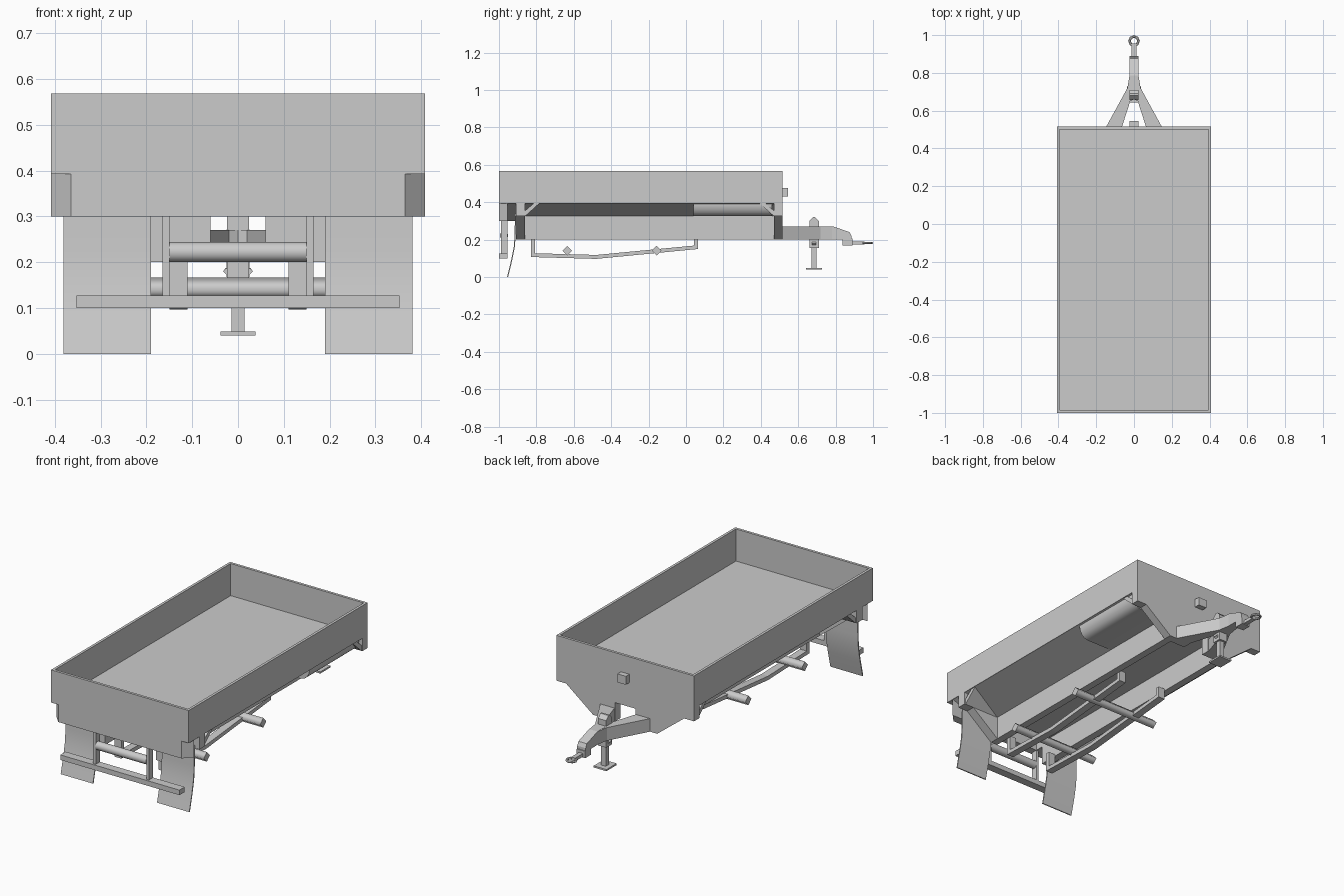
import bpy, bmesh, math
from mathutils import Vector

if "Cube" in bpy.data.objects:
    bpy.data.objects.remove(bpy.data.objects["Cube"], do_unlink=True)

GREY = (0.6, 0.6, 0.6, 1.0)
grey = bpy.data.materials.new("plain_grey")
grey.use_nodes = True
grey.diffuse_color = GREY
grey.node_tree.nodes["Principled BSDF"].inputs["Base Color"].default_value = GREY


def finish(name, bm, mirror=False):
    bmesh.ops.recalc_face_normals(bm, faces=bm.faces[:])
    mesh = bpy.data.meshes.new(name)
    bm.to_mesh(mesh)
    bm.free()
    mesh.materials.append(grey)
    obj = bpy.data.objects.new(name, mesh)
    bpy.context.collection.objects.link(obj)
    if mirror:
        mod = obj.modifiers.new("mirror", 'MIRROR')
        mod.use_mirror_merge = False
    return obj


def prism(name, axis, lo, hi, outline, mirror=False):
    """Extrude an outline along an axis; the outline uses the other two axes in order."""
    def place(point, t):
        co = list(point)
        co.insert("xyz".index(axis), t)
        return Vector(co)
    bm = bmesh.new()
    face = bm.faces.new([bm.verts.new(place(p, lo)) for p in outline])
    made = bmesh.ops.extrude_face_region(bm, geom=[face])["geom"]
    shift = place((0, 0), hi - lo)
    bmesh.ops.translate(bm, vec=shift, verts=[v for v in made if isinstance(v, bmesh.types.BMVert)])
    return finish(name, bm, mirror)


def box(name, x, y, z, mirror=False):
    return prism(name, "x", x[0], x[1],
                 [(y[0], z[0]), (y[1], z[0]), (y[1], z[1]), (y[0], z[1])], mirror)


def rod(name, half, y, z, radius, sides):
    """Smooth rod lying across the model."""
    ring = [(y + radius * math.cos(math.tau * i / sides),
             z + radius * math.sin(math.tau * i / sides)) for i in range(sides)]
    obj = prism(name, "x", -half, half, ring)
    for poly in obj.data.polygons:
        poly.use_smooth = abs(poly.normal.x) < 0.5
    return obj


def smooth(obj, angle):
    bpy.ops.object.select_all(action='DESELECT')
    obj.select_set(True)
    bpy.context.view_layer.objects.active = obj
    bpy.ops.object.shade_smooth_by_angle(angle=math.radians(angle))


# Open load bed: a tray made by insetting and sinking the top of a box
W, FLOOR, SILL, TOP = 0.408, 0.396, 0.393, 0.568
bed = bmesh.new()
bmesh.ops.create_cube(bed, size=1)
for v in bed.verts:
    v.co = (W if v.co.x > 0 else -W,
            0.515 if v.co.y > 0 else -1.0,
            TOP if v.co.z > 0 else SILL)
bed.normal_update()
lid = max(bed.faces, key=lambda f: f.normal.z)
bmesh.ops.inset_region(bed, faces=[lid], thickness=0.02)
sunk = bmesh.ops.extrude_face_region(bed, geom=[lid])["geom"]
for v in sunk:
    if isinstance(v, bmesh.types.BMVert):
        v.co.z = FLOOR
bmesh.ops.delete(bed, geom=[lid], context='FACES_ONLY')
finish("load_bed", bed)

# Sloped underside, chassis rails and end panels
prism("sloped_underside", "y", -0.9, 0.5,
      [(-0.402, SILL), (-0.19, 0.325), (0.19, 0.325), (0.402, SILL)])
box("chassis_rail", (0.15, 0.19), (-0.87, 0.48), (0.2, 0.34), True)
for name, y0, y1, inner in (("rear_end_panel", -0.91, -0.86, 0.15),
                            ("hitch_end_panel", 0.47, 0.515, 0.06)):
    prism(name, "y", y0, y1, [(inner, 0.2), (0.19, 0.2), (0.35, 0.325),
                              (W, 0.325), (W, SILL), (inner, SILL)], True)
box("hitch_panel_bridge", (-0.06, 0.06), (0.47, 0.515), (0.3, SILL))

# Diagonal plates bracing the end panels against the underside
for name, y, way in (("rear_strut", -0.86, 1), ("hitch_strut", 0.47, -1)):
    prism(name, "x", 0.19, 0.402, [(y, 0.325), (y + way * 0.075, SILL),
                                   (y + way * 0.045, SILL), (y, 0.355)], True)

# Rounded tank beneath one side
tank = prism("side_tank", "y", 0.04, 0.46,
             [(0.396, SILL), (0.396, 0.382), (0.391, 0.362), (0.381, 0.344),
              (0.366, 0.331), (0.345, 0.325), (0.19, 0.325), (0.19, SILL)])
smooth(tank, 35)

# Rear box with chamfered corners
prism("rear_crossbox", "z", 0.3, SILL,
      [(-0.365, -1.0), (0.365, -1.0), (W, -0.955), (-W, -0.955)])

# Rear brackets, crossbar, bumper and mudflaps
box("bumper_bracket", (0.15, 0.165), (-0.99, -0.955), (0.12, 0.31), True)
rod("rear_crossbar", 0.15, -0.973, 0.222, 0.022, 16)
box("bumper_bar", (-0.353, 0.353), (-1.0, -0.955), (0.1, 0.127))
curve = [(-0.915, 0.34), (-0.916, 0.23), (-0.921, 0.16), (-0.935, 0.09), (-0.957, 0.0)]
flap = prism("mudflap", "x", 0.19, 0.381,
             curve + [(y + 0.006, z) for y, z in reversed(curve)], True)
smooth(flap, 35)
prism("mudflap_mount", "y", -0.955, -0.91,
      [(0.15, 0.3), (0.19, 0.3), (0.402, SILL), (0.15, SILL)], True)

# Undercarriage bars and axles
prism("undercarriage_bar", "x", 0.11, 0.15,
      [(-0.83, 0.21), (-0.83, 0.107), (-0.48, 0.097), (0.065, 0.15), (0.065, 0.21),
       (0.042, 0.21), (0.042, 0.168), (-0.48, 0.118), (-0.808, 0.127), (-0.808, 0.21)], True)
for name, y in (("rear_axle", -0.635), ("front_axle", -0.157)):
    rod(name, 0.26, y, 0.141, 0.026, 4)

# Towing frame
prism("tow_arm", "z", 0.2, 0.27,
      [(0.15, 0.51), (0.035, 0.72), (0.025, 0.78), (0, 0.78),
       (0, 0.66), (0.02, 0.65), (0.065, 0.51)], True)
prism("tow_tongue", "x", -0.025, 0.025,
      [(0.72, 0.2), (0.72, 0.271), (0.785, 0.271), (0.875, 0.24), (0.885, 0.22), (0.885, 0.2)])
box("coupling_block", (-0.025, 0.025), (0.838, 0.89), (0.168, 0.205))
box("coupling_neck", (-0.012, 0.012), (0.885, 0.955), (0.173, 0.19))
steps, tube = 8, 6
bm = bmesh.new()
rings = []
for i in range(steps):
    a = math.tau * i / steps
    ring = []
    for j in range(tube):
        b = math.tau * j / tube
        r = 0.024 + 0.007 * math.cos(b)
        ring.append(bm.verts.new((r * math.sin(a), 0.969 + r * math.cos(a),
                                  0.182 + 0.006 * math.sin(b))))
    rings.append(ring)
for i in range(steps):
    for j in range(tube):
        p, q, k = rings[i], rings[(i + 1) % steps], (j + 1) % tube
        bm.faces.new((p[j], q[j], q[k], p[k]))
finish("tow_eye", bm)

# Support jack
prism("jack_body", "x", -0.024, 0.024,
      [(0.66, 0.155), (0.66, 0.3), (0.68, 0.32), (0.69, 0.32), (0.71, 0.3), (0.71, 0.155)])
box("jack_leg", (-0.014, 0.014), (0.671, 0.699), (0.045, 0.16))
box("jack_foot", (-0.038, 0.038), (0.642, 0.728), (0.04, 0.049))
prism("jack_pin", "y", 0.675, 0.695,
      [(-0.033, 0.18), (-0.02, 0.168), (0.02, 0.168),
       (0.033, 0.18), (0.02, 0.192), (-0.02, 0.192)])

# Small connection box on the wall above the tow frame
box("connection_box", (-0.025, 0.025), (0.51, 0.545), (0.43, 0.475))
